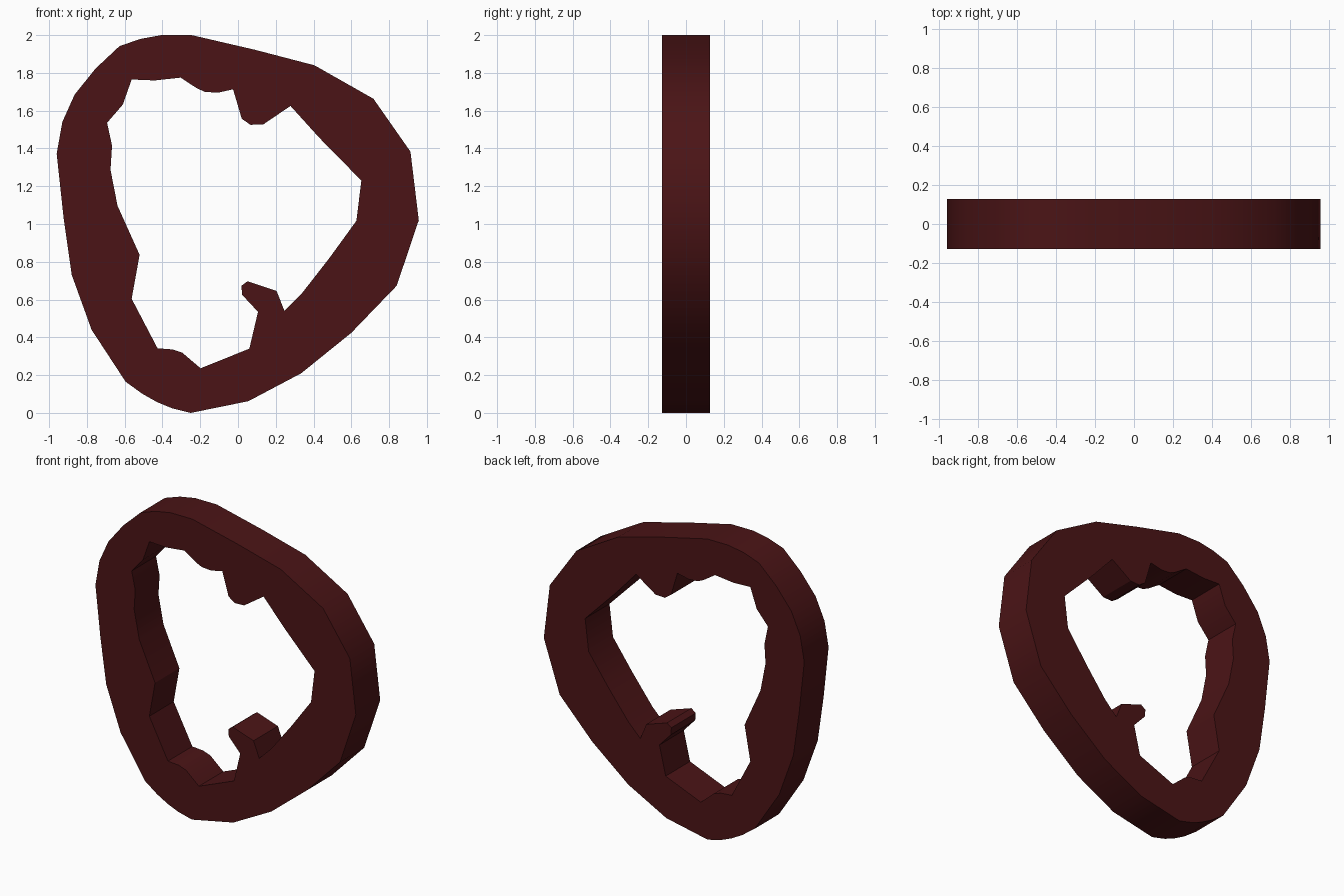
import bpy, bmesh, math

if "Cube" in bpy.data.objects:
    bpy.data.objects.remove(bpy.data.objects["Cube"])

DEPTH = 0.256

# Outer outline of the ring (x, z), clockwise from the top
outer = [(-.246, 2), (.087, 1.923), (.405, 1.84), (.717, 1.663), (.913, 1.383),
         (.957, 1.02), (.84, .673), (.60, .424), (.335, .21), (.055, .062),
         (-.25, 0), (-.35, .025), (-.426, .056), (-.505, .10), (-.595, .165),
         (-.775, .44), (-.88, .73), (-.923, 1.03), (-.96, 1.372), (-.93, 1.54),
         (-.865, 1.685), (-.754, 1.823), (-.627, 1.942), (-.516, 1.98), (-.405, 2)]

# Jagged opening with the hooked peg near the bottom
inner = [(-.563, 1.765), (-.44, 1.76), (-.304, 1.775), (-.22, 1.72), (-.177, 1.70),
         (-.108, 1.695), (-.026, 1.713), (.02, 1.557), (.066, 1.525), (.135, 1.528),
         (.278, 1.625), (.43, 1.457), (.653, 1.23), (.627, 1.017), (.484, .82),
         (.336, .63), (.246, .54), (.204, .646), (.05, .697), (.018, .673),
         (.022, .625), (.106, .535), (.06, .34), (-.198, .236), (-.294, .318),
         (-.347, .336), (-.426, .342), (-.563, .604), (-.521, .837), (-.638, 1.097),
         (-.675, 1.287), (-.667, 1.415), (-.693, 1.536), (-.61, 1.632)]

bm = bmesh.new()


def add_loop(points):
    verts = [bm.verts.new((x, -DEPTH / 2, z)) for x, z in points]
    return [bm.edges.new((v, verts[i - 1])) for i, v in enumerate(verts)]


# Fill between the two outlines, then extrude through the thickness
edges = add_loop(outer) + add_loop(inner)
bmesh.ops.triangle_fill(bm, use_beauty=True, use_dissolve=False, edges=edges)
result = bmesh.ops.extrude_face_region(bm, geom=bm.faces[:], use_keep_orig=True)
moved = [g for g in result["geom"] if isinstance(g, bmesh.types.BMVert)]
bmesh.ops.translate(bm, verts=moved, vec=(0, DEPTH, 0))
bmesh.ops.recalc_face_normals(bm, faces=bm.faces[:])

mesh = bpy.data.meshes.new("jagged_ring")
bm.to_mesh(mesh)
bm.free()
ring = bpy.data.objects.new("jagged_ring", mesh)
bpy.context.collection.objects.link(ring)

# Dark red finish
mat = bpy.data.materials.new("dark_red")
mat.diffuse_color = (.07, .007, .008, 1)
mat.use_nodes = True
mat.node_tree.nodes["Principled BSDF"].inputs["Base Color"].default_value = mat.diffuse_color
mesh.materials.append(mat)

# Smooth outer rim with crisp corners
bpy.context.view_layer.objects.active = ring
ring.select_set(True)
bpy.ops.object.shade_smooth_by_angle(angle=math.radians(30))
